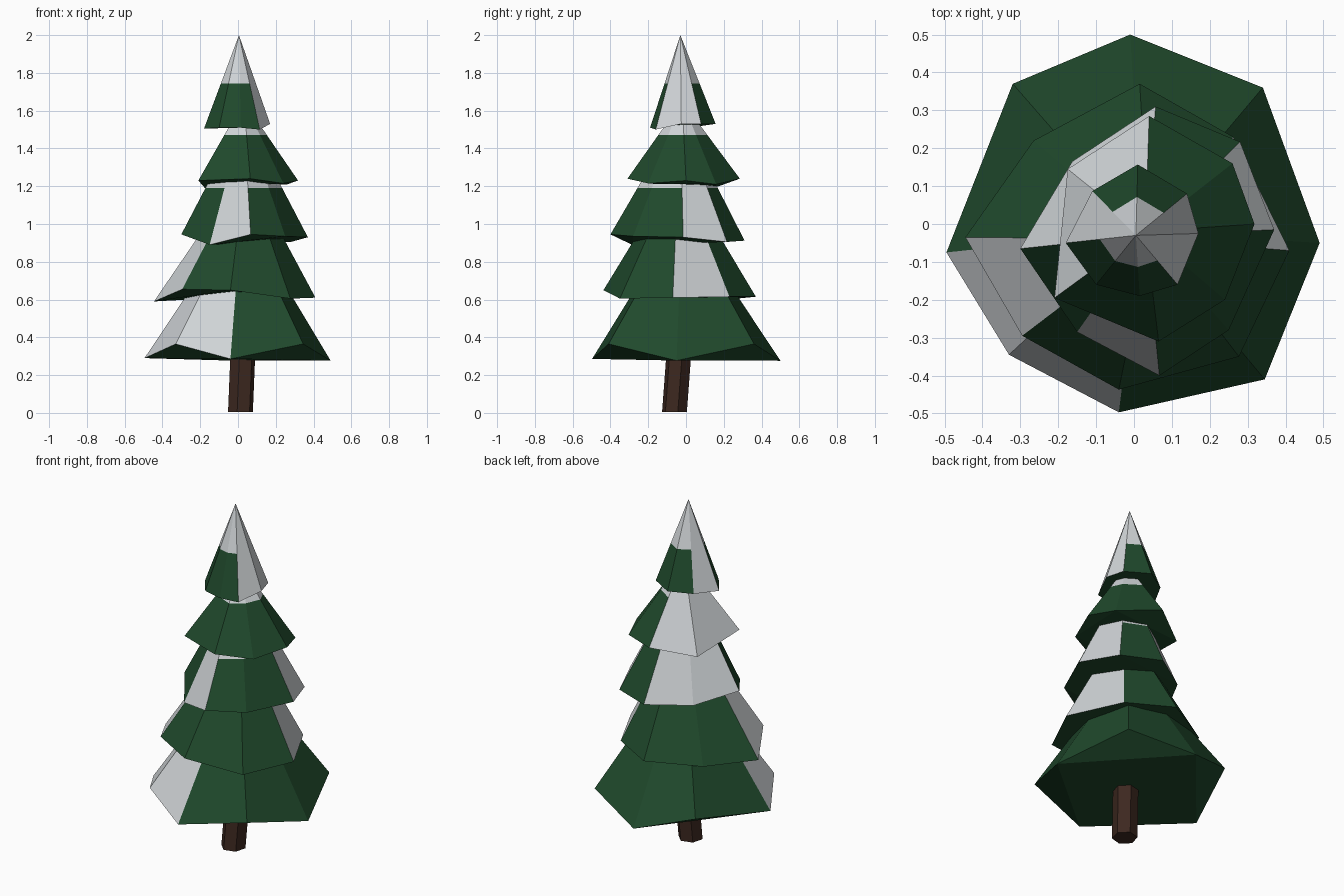
import bpy
import bmesh
import math
from mathutils import Vector

default_cube = bpy.data.objects.get("Cube")
if default_cube:
    bpy.data.objects.remove(default_cube, do_unlink=True)


def make_material(name, colour):
    material = bpy.data.materials.new(name)
    material.use_nodes = True
    material.diffuse_color = (*colour, 1)
    shader = next(n for n in material.node_tree.nodes if n.type == "BSDF_PRINCIPLED")
    shader.inputs["Base Color"].default_value = (*colour, 1)
    shader.inputs["Roughness"].default_value = 0.9
    return material


GREEN = make_material("pine_green", (0.014, 0.067, 0.025))
SNOW = make_material("snow_white", (0.63, 0.66, 0.68))
BARK = make_material("bark_brown", (0.046, 0.021, 0.014))


def finish(bm, name, materials):
    bmesh.ops.recalc_face_normals(bm, faces=bm.faces)
    mesh = bpy.data.meshes.new(name)
    bm.to_mesh(mesh)
    bm.free()
    for material in materials:
        mesh.materials.append(material)
    obj = bpy.data.objects.new(name, mesh)
    bpy.context.collection.objects.link(obj)
    return obj


def branch_tier(name, rim, apex, snow_line, snowy_sides):
    """Irregular cone: green skirt, some snowy sides, a snowy top band."""
    bm = bmesh.new()
    apex = Vector(apex)
    rim = [Vector(point) for point in rim]
    count = len(rim)
    lower = [bm.verts.new(point) for point in rim]
    upper = [bm.verts.new(point.lerp(apex, (snow_line - point.z) / (apex.z - point.z)))
             for point in rim]
    tip = bm.verts.new(apex)
    base = []
    for i in range(count):
        j = (i + 1) % count
        skirt = bm.faces.new((lower[i], lower[j], upper[j], upper[i]))
        skirt.material_index = int(i in snowy_sides)
        bm.faces.new((upper[i], upper[j], tip)).material_index = 1
        # Raised corners get their own triangle, the low ones share a flat base
        if rim[i].z > max(rim[i - 1].z, rim[j].z):
            bm.faces.new((lower[j], lower[i], lower[i - 1]))
        else:
            base.append(lower[i])
    bm.faces.new(base[::-1])
    return finish(bm, name, [GREEN, SNOW])


# Branch tiers, rims listed counter-clockwise from the -x side
branch_tier("bottom_branches",
            [(-.495, -.075, .29), (-.33, -.345, .365), (-.04, -.497, .286), (.345, -.41, .365),
             (.49, -.05, .277), (.34, .36, .365), (-.01, .5, .276), (-.32, .37, .365)],
            (.02, -.02, 1.06), .68, {0, 1})
branch_tier("lower_branches",
            [(-.445, -.035, .59), (-.295, -.295, .655), (-.04, -.437, .65), (.277, -.35, .605),
             (.41, -.07, .61), (.262, .23, .615), (.015, .37, .615), (-.265, .22, .6)],
            (.04, -.04, 1.3), .935, {0, 4})
branch_tier("middle_branches",
            [(-.3, -.065, .945), (-.15, -.285, .89), (.067, -.4, .945), (.25, -.28, .935),
             (.37, -.015, .93), (.28, .217, .905), (.057, .31, .912), (-.163, .165, .91)],
            (.03, -.03, 1.58), 1.19, {1, 4, 6, 7})
branch_tier("upper_branches",
            [(-.21, -.195, 1.23), (.065, -.31, 1.24), (.24, -.2, 1.215), (.318, 0, 1.23),
             (.26, .16, 1.21), (.04, .285, 1.24), (-.175, .145, 1.19)],
            (.03, -.02, 1.65), 1.47, {5, 6})
branch_tier("top_branches",
            [(-.18, -.05, 1.505), (-.1, -.16, 1.51), (.015, -.19, 1.51), (.115, -.16, 1.5),
             (.17, -.025, 1.53), (.14, .08, 1.53), (.01, .157, 1.53), (-.11, .087, 1.52)],
            (.005, -.03, 2), 1.745, {3, 4, 7})

# Leaning six-sided trunk
bm = bmesh.new()
rings = []
for x, y, z in ((.013, -.061, .005), (.03, -.03, .42)):
    rings.append([bm.verts.new((x + .068 * math.cos(a), y + .068 * math.sin(a), z))
                  for a in (math.radians(60 * k + 15) for k in range(6))])
for k in range(6):
    n = (k + 1) % 6
    bm.faces.new((rings[0][k], rings[0][n], rings[1][n], rings[1][k]))
for ring in rings:
    bm.faces.new(ring)
finish(bm, "trunk", [BARK])
